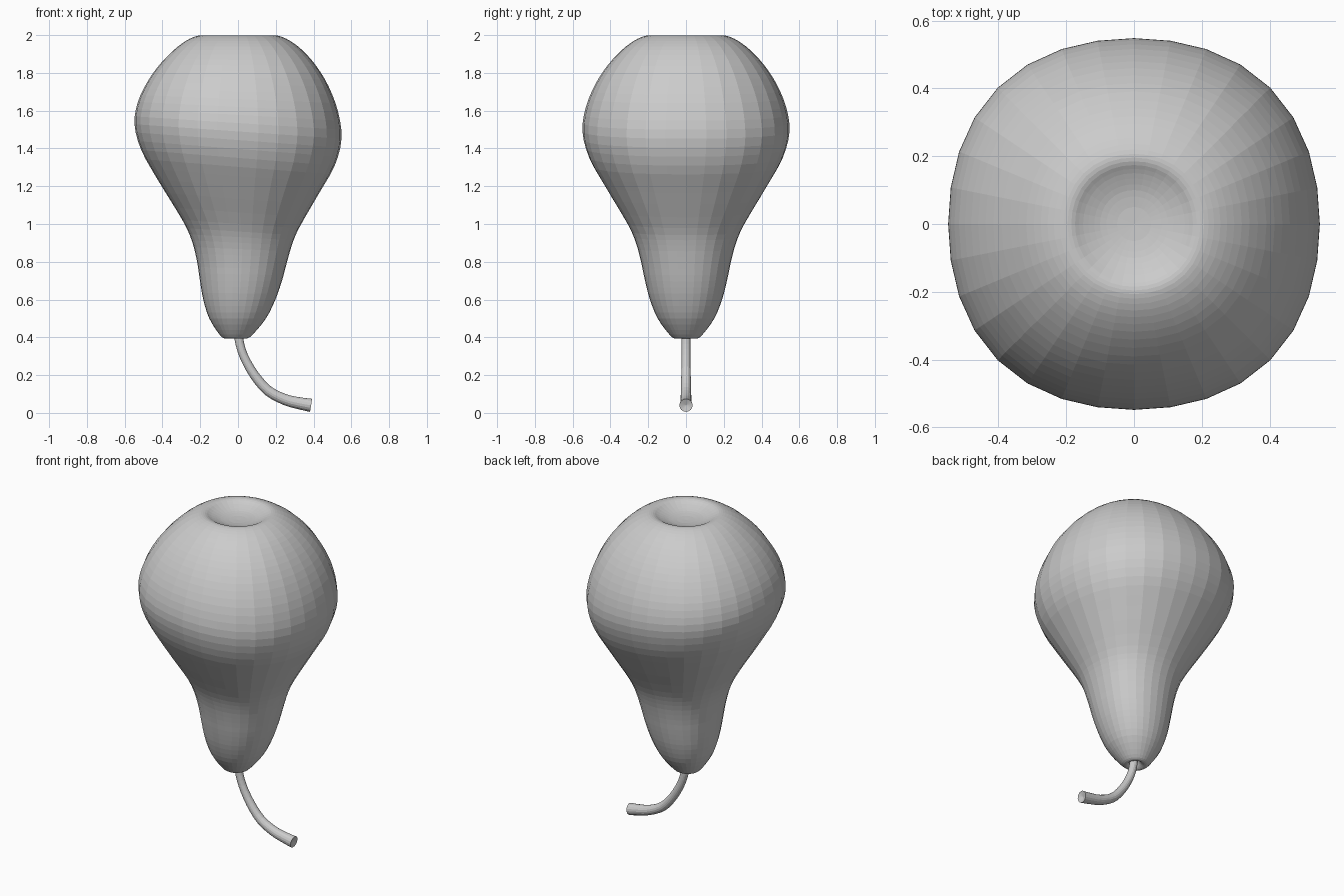
import bpy, bmesh, math
from mathutils import Vector

if "Cube" in bpy.data.objects:
    bpy.data.objects.remove(bpy.data.objects["Cube"])


def spline(points, steps):
    # Catmull-Rom interpolation through tuples of any size
    out = []
    n = len(points)
    for i in range(n - 1):
        p0, p1, p2, p3 = (points[max(0, min(n - 1, i + k))] for k in (-1, 0, 1, 2))
        for s in range(steps):
            t = s / steps
            out.append([0.5 * (2 * b + (c - a) * t + (2 * a - 5 * b + 4 * c - d) * t * t
                               + (3 * b - a - 3 * c + d) * t ** 3)
                        for a, b, c, d in zip(p0, p1, p2, p3)])
    out.append(list(points[-1]))
    return out


def loft(name, rings, start_tip=None, end_tip=None):
    # Skin a stack of rings, closing each end with a fan
    bm = bmesh.new()
    loops = [[bm.verts.new(p) for p in r] for r in rings]
    n = len(loops[0])
    for a, b in zip(loops, loops[1:]):
        for i in range(n):
            j = (i + 1) % n
            bm.faces.new((a[i], a[j], b[j], b[i]))
    for loop, tip in ((loops[0], start_tip), (loops[-1], end_tip)):
        v = bm.verts.new(tip)
        for i in range(n):
            bm.faces.new((loop[i], loop[(i + 1) % n], v))
    bmesh.ops.recalc_face_normals(bm, faces=bm.faces)
    me = bpy.data.meshes.new(name)
    bm.to_mesh(me)
    bm.free()
    ob = bpy.data.objects.new(name, me)
    bpy.context.collection.objects.link(ob)
    return ob


# Pear body: (height, radius, x shift, ring tilt), stem end to blossom end
profile = [
    (0.43, 0.02, 0.0, 0), (0.405, 0.035, -0.007, 0), (0.394, 0.058, -0.012, 0),
    (0.415, 0.088, -0.010, 0), (0.50, 0.150, -0.002, 0), (0.60, 0.191, 0.007, 0.0),
    (0.70, 0.217, 0.015, 0.015), (0.80, 0.238, 0.02, 0.03), (0.90, 0.265, 0.02, 0.05),
    (1.00, 0.309, 0.014, 0.07), (1.20, 0.428, 0.003, 0.08), (1.35, 0.512, 0, 0.08),
    (1.49, 0.548, 0, 0.07), (1.62, 0.530, 0, 0.05), (1.74, 0.480, 0, 0.025),
    (1.84, 0.415, 0, 0.01), (1.92, 0.341, 0, 0), (1.97, 0.275, 0, 0),
    (1.995, 0.22, 0, 0), (1.997, 0.185, 0, 0), (1.98, 0.15, 0, 0),
    (1.962, 0.10, 0, 0), (1.954, 0.05, 0, 0),
]
SIDES = 32
rings = []
for z, r, cx, tilt in spline(profile, 3):
    ring = []
    for k in range(SIDES):
        a = 2 * math.pi * k / SIDES
        rr = r * (1 + 0.0185 * min(1, r / 0.4) * (1 - math.cos(4 * a)))
        x = rr * math.cos(a)
        ring.append((x + cx, rr * math.sin(a), z - tilt * x))
    rings.append(ring)
loft("pear_body", rings, (0, 0, 0.44), (0, 0, 1.952))

# Stem: (x, z, radius) along a curve in the XZ plane
path = spline([(0.0, 0.48, 0.023), (0.005, 0.39, 0.023), (0.031, 0.30, 0.023),
               (0.087, 0.20, 0.025), (0.16, 0.117, 0.027), (0.25, 0.070, 0.029),
               (0.33, 0.050, 0.032), (0.387, 0.040, 0.035)], 3)
rings = []
for i, (x, z, r) in enumerate(path):
    a, b = path[max(i - 1, 0)], path[min(i + 1, len(path) - 1)]
    d = Vector((b[0] - a[0], 0, b[1] - a[1])).normalized()
    side, up, c = Vector((0, 1, 0)), d.cross(Vector((0, 1, 0))), Vector((x, 0, z))
    rings.append([c + r * (side * math.cos(t) + up * math.sin(t))
                  for t in (2 * math.pi * k / 16 for k in range(16))])
loft("pear_stem", rings, (0, 0, 0.48), (0.377, 0, 0.041))
